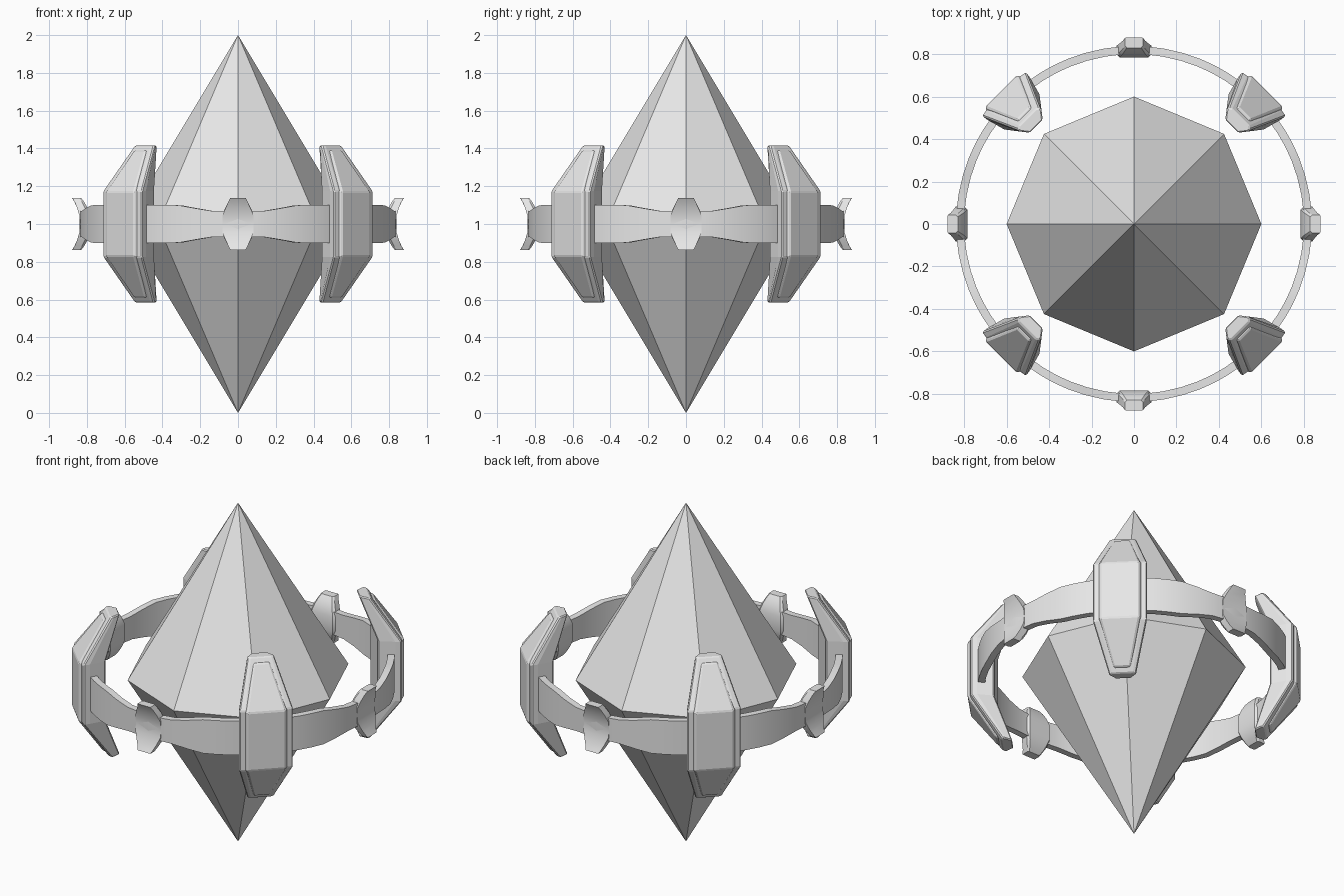
import bpy, bmesh, math
from mathutils import Matrix

if "Cube" in bpy.data.objects:
    bpy.data.objects.remove(bpy.data.objects["Cube"], do_unlink=True)

grey = bpy.data.materials.new("plain_grey")
grey.use_nodes = True
colour = (0.8, 0.8, 0.8, 1)
grey.diffuse_color = colour
grey.node_tree.nodes["Principled BSDF"].inputs["Base Color"].default_value = colour


def add_object(name, bm, smooth=False, bevel=0):
    bmesh.ops.recalc_face_normals(bm, faces=bm.faces)
    mesh = bpy.data.meshes.new(name)
    bm.to_mesh(mesh)
    bm.free()
    mesh.materials.append(grey)
    obj = bpy.data.objects.new(name, mesh)
    bpy.context.collection.objects.link(obj)
    if bevel:
        mod = obj.modifiers.new("soft_edges", 'BEVEL')
        mod.width = bevel
        mod.segments = 1
        mod.limit_method = 'ANGLE'
    if smooth:
        bpy.ops.object.select_all(action='DESELECT')
        obj.select_set(True)
        bpy.context.view_layer.objects.active = obj
        bpy.ops.object.shade_smooth_by_angle(angle=math.radians(28))
    return obj


def loft(sections, turn):
    """Skin closed sections, cap both ends and turn about the vertical axis."""
    bm = bmesh.new()
    rows = [[bm.verts.new(p) for p in s] for s in sections]
    n = len(rows[0])
    for a, b in zip(rows, rows[1:]):
        for i in range(n):
            j = (i + 1) % n
            bm.faces.new((a[i], a[j], b[j], b[i]))
    bm.faces.new(rows[0])
    bm.faces.new(rows[-1])
    bmesh.ops.transform(bm, matrix=Matrix.Rotation(turn, 4, 'Z'), verts=bm.verts)
    return bm


def both_sides(z, half):
    """Mirror (radius, half width) points into a closed section at height z."""
    return [(r, t, z) for r, t in half] + [(r, -t, z) for r, t in reversed(half)]


def stacked(levels):
    """Mirror levels (height above the middle, half section) about z = 1."""
    up = [both_sides(1 + h, s) for h, s in levels]
    down = [both_sides(1 - h, s) for h, s in reversed(levels) if h > 0]
    return down + up


# Central eight-sided crystal
bm = bmesh.new()
for sign in (1, -1):
    cone = bmesh.ops.create_cone(bm, segments=8, radius1=0.6, radius2=0, depth=1)
    flip = Matrix.Translation((0, 0, 1)) @ Matrix.Scale(sign, 4, (0, 0, 1))
    turn = Matrix.Rotation(math.pi / 8, 4, 'Z')
    angle = math.atan2(cone["verts"][0].co.y, cone["verts"][0].co.x)
    turn = Matrix.Rotation(-angle, 4, 'Z')
    bmesh.ops.transform(bm, verts=cone["verts"],
                        matrix=flip @ turn @ Matrix.Translation((0, 0, 0.5)))
bmesh.ops.remove_doubles(bm, verts=bm.verts, dist=0.0005)
bmesh.ops.delete(bm, geom=[f for f in bm.faces if len(f.verts) == 8],
                 context='FACES_ONLY')
add_object("crystal", bm)

# Bracket backing: thick in the middle, bent inward at both tips
bracket = stacked([
    (0.175, [(0.87, 0.115), (0.865, 0.146), (0.83, 0.14), (0.74, 0.115)]),
    (0.415, [(0.71, 0.055), (0.70, 0.072), (0.685, 0.07), (0.65, 0.042)]),
])
# Raised tapering plate on the outside of the bracket
plate = stacked([
    (0.17, [(0.885, 0.104), (0.86, 0.118)]),
    (0.39, [(0.738, 0.042), (0.70, 0.046)]),
])
# Small dished clasp with flared tips
clasp = stacked([
    (0.0, [(0.835, 0.07), (0.835, 0.082), (0.80, 0.082), (0.785, 0.068)]),
    (0.045, [(0.84, 0.07), (0.84, 0.082), (0.80, 0.082), (0.785, 0.068)]),
    (0.085, [(0.852, 0.056), (0.852, 0.066), (0.81, 0.068), (0.797, 0.056)]),
    (0.115, [(0.865, 0.044), (0.864, 0.052), (0.825, 0.053), (0.813, 0.045)]),
    (0.137, [(0.878, 0.034), (0.877, 0.042), (0.84, 0.042), (0.83, 0.034)]),
])

# Ring band: narrow at the clasps, wide at the brackets
half_band = [(0, 0.068), (5, 0.068), (10, 0.07), (16, 0.084), (22, 0.099),
             (27, 0.1), (32, 0.1), (38, 0.1), (44, 0.1)]
band = []
for deg, h in [(-d, h) for d, h in reversed(half_band[1:])] + half_band:
    c, s = math.cos(math.radians(deg)), math.sin(math.radians(deg))
    band.append([(r * c, r * s, 1 + z)
                 for r, z in ((0.8, -h), (0.838, -h), (0.838, h), (0.8, h))])

# Four copies of every part around the crystal
for i, side in enumerate(("left", "back", "right", "front")):
    axis = i * math.pi / 2
    corner = axis + math.pi / 4
    add_object(side + "_ring_band", loft(band, axis), smooth=True)
    add_object(side + "_clasp", loft(clasp, axis), smooth=True)
    add_object(side + "_bracket", loft(bracket, corner), bevel=0.006)
    add_object(side + "_bracket_plate", loft(plate, corner), bevel=0.006)
